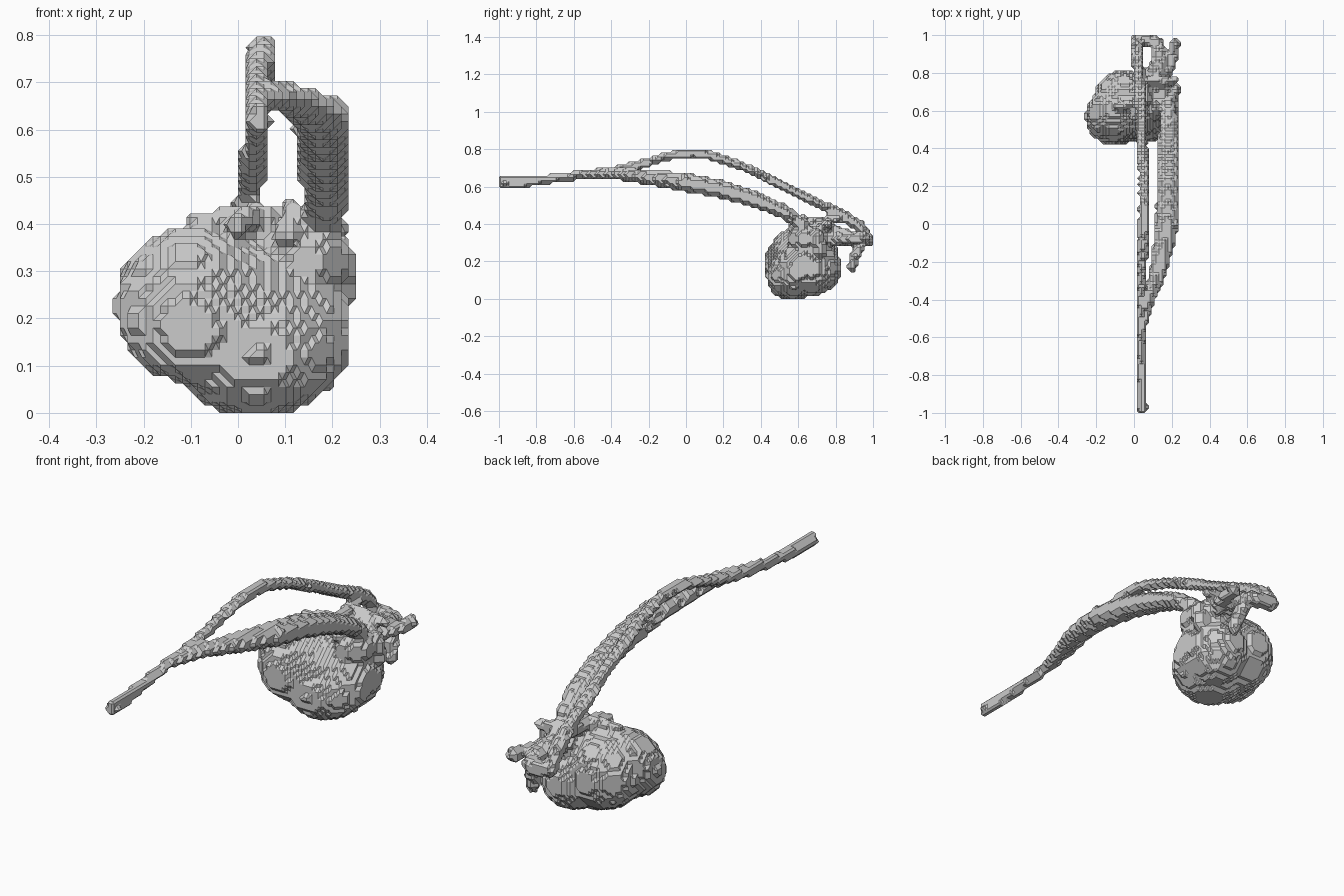
import bpy, bmesh, math
from itertools import product
from mathutils import Vector

if "Cube" in bpy.data.objects:
    bpy.data.objects.remove(bpy.data.objects["Cube"])

H = 1 / 64          # voxel size of the scan-like surface
owner = {}          # voxel -> part name


def stamp(name, c, r, lean=0):
    """Fill an ellipsoid of voxels, optionally leaning backwards as it rises."""
    ext = (r[0], r[1] + abs(lean) * r[2], r[2])
    lo = [math.floor((c[i] - ext[i]) / H) for i in range(3)]
    hi = [math.ceil((c[i] + ext[i]) / H) for i in range(3)]
    for v in product(*[range(lo[i], hi[i] + 1) for i in range(3)]):
        if v[2] < 0 or not -64 <= v[1] < 64:
            continue
        d = [(v[i] + .5) * H - c[i] for i in range(3)]
        d[1] -= lean * d[2]
        if sum((d[i] / r[i]) ** 2 for i in range(3)) <= 1:
            owner.setdefault(v, name)


def tube(name, pts):
    """Sweep along points (x, y, z, half width, half height)."""
    for a, b in zip(pts, pts[1:]):
        a, b = Vector(a), Vector(b)
        n = max(1, int((b - a).length / 0.008))
        for i in range(n + 1):
            x, y, z, rx, rz = a.lerp(b, i / n)
            stamp(name, (x, y, z), (rx, min(rx, rz), rz))


# Heart: broad front mass blended from left to right, plus the back chambers
for i in range(9):
    p = Vector((-.105, .565, .23)).lerp(Vector((.072, .615, .172)), i / 8)
    r = Vector((.155, .14, .165)).lerp(Vector((.17, .15, .172)), i / 8)
    stamp("heart_front", p, r, .28)
stamp("heart_base", (.04, .59, .14), (.185, .16, .147), .15)
stamp("heart_left_lobe", (-.05, .65, .215), (.165, .165, .17))
stamp("heart_back_lobe", (.09, .67, .165), (.145, .16, .15))
stamp("side_atrium", (.15, .63, .32), (.085, .085, .085))
tube("top_ledge", [(-.09, .62, .405, .022, .02), (.02, .64, .41, .03, .03)])

# Long upper vessel, arching from the tip to the back of the heart
tube("upper_vessel", [
    (.045, -.98, .622, .026, .034), (.045, -.88, .625, .025, .03),
    (.036, -.75, .638, .023, .024), (.033, -.55, .663, .023, .026),
    (.037, -.4, .68, .022, .024), (.042, -.25, .715, .025, .024),
    (.048, -.12, .757, .027, .024), (.052, -.03, .774, .029, .024),
    (.052, .05, .777, .029, .024), (.052, .13, .767, .029, .024),
    (.05, .3, .71, .027, .024), (.04, .5, .615, .027, .025),
    (.03, .7, .515, .029, .026), (.02, .85, .44, .03, .03),
    (.012, .93, .385, .03, .035), (.012, .97, .32, .032, .035)])

# Wide lower vessel
tube("lower_vessel", [
    (.04, -.55, .667, .022, .024), (.08, -.4, .67, .032, .028),
    (.12, -.28, .66, .044, .036), (.15, -.15, .643, .053, .043),
    (.177, 0, .622, .061, .051), (.18, .2, .583, .062, .048),
    (.183, .38, .527, .058, .043), (.185, .52, .468, .05, .038),
    (.18, .62, .40, .04, .035)])

# Great vessel turning at the back and returning to the heart
tube("back_arch", [
    (.012, .97, .32, .03, .035), (.06, .975, .31, .035, .035),
    (.12, .96, .31, .035, .035), (.14, .88, .32, .038, .045),
    (.11, .8, .34, .045, .05), (.08, .7, .33, .05, .05)])

# Smaller branches around the back
branches = {
    "drooping_branch": [(.13, .93, .29, .03, .03), (.15, .905, .23, .032, .03),
                        (.16, .885, .165, .024, .024)],
    "outer_branch": [(.215, .95, .325, .03, .032), (.21, .88, .32, .024, .028),
                     (.17, .8, .32, .03, .034), (.14, .7, .32, .04, .04)],
    "upper_branch": [(.02, .85, .43, .03, .025), (.04, .76, .42, .026, .025),
                     (.06, .66, .40, .035, .035)],
    "cross_branch": [(.04, .76, .41, .025, .024), (.12, .76, .4, .03, .032),
                     (.21, .76, .395, .024, .02)],
    "side_branch": [(.12, .72, .37, .035, .03), (.21, .7, .34, .034, .034),
                    (.215, .72, .25, .034, .034)],
    "front_branch": [(.0, .57, .4, .025, .025), (.03, .62, .42, .025, .025)],
    "neck_branch": [(.11, .58, .38, .03, .03), (.115, .63, .43, .02, .026)],
}
for name, pts in branches.items():
    tube(name, pts)

# Fill pits and shave spikes so the stepped surface reads cleanly
steps = [d for d in product((-1, 0, 1), repeat=3) if any(d)]
around = lambda v: [(v[0] + a, v[1] + b, v[2] + c) for a, b, c in steps]
for _ in range(2):
    empty = {}
    for v, part in owner.items():
        for w in around(v):
            if w not in owner and w[2] >= 0 and -64 <= w[1] < 64:
                empty.setdefault(w, part)
    add = {w: p for w, p in empty.items() if sum(q in owner for q in around(w)) >= 15}
    cut = [v for v in owner if sum(q in owner for q in around(v)) <= 5]
    owner.update(add)
    for v in cut:
        del owner[v]

# Chamfered voxel skin: one face around each grid corner of the shared surface
corners = {}
for v, part in owner.items():
    for axis in range(3):
        for s in (-1, 1):
            n = [0, 0, 0]
            n[axis] = s
            if tuple(v[i] + n[i] for i in range(3)) in owner:
                continue
            p = Vector([(v[i] + .5 + n[i] / 2) * H for i in range(3)])
            u, w = [i for i in range(3) if i != axis]
            for du, dw in product((0, 1), repeat=2):
                k = list(v)
                k[axis] += s > 0
                k[u] += du
                k[w] += dw
                corners.setdefault(tuple(k), []).append((p, Vector(n), part))

meshes = {}
for k, fs in corners.items():
    n = sum((f[1] for f in fs), Vector())
    if len(fs) < 3 or n.length < .1:
        continue
    n.normalize()
    c = sum((f[0] for f in fs), Vector()) / len(fs)
    t = n.orthogonal().normalized()
    b = n.cross(t)
    fs.sort(key=lambda f: math.atan2((f[0] - c).dot(b), (f[0] - c).dot(t)))
    bm, cache = meshes.setdefault(fs[0][2], (bmesh.new(), {}))
    ring = []
    for p, _, _ in fs:
        key = tuple(round(x / H * 2) for x in p)
        if key not in cache:
            cache[key] = bm.verts.new(p)
        if cache[key] not in ring:
            ring.append(cache[key])
    if len(ring) > 2 and not bm.faces.get(ring):
        bm.faces.new(ring)

for name, (bm, _) in meshes.items():
    bmesh.ops.triangulate(bm, faces=bm.faces)
    bmesh.ops.dissolve_limit(bm, angle_limit=.02, verts=bm.verts, edges=bm.edges)
    me = bpy.data.meshes.new(name)
    bm.to_mesh(me)
    bm.free()
    bpy.context.collection.objects.link(bpy.data.objects.new(name, me))
